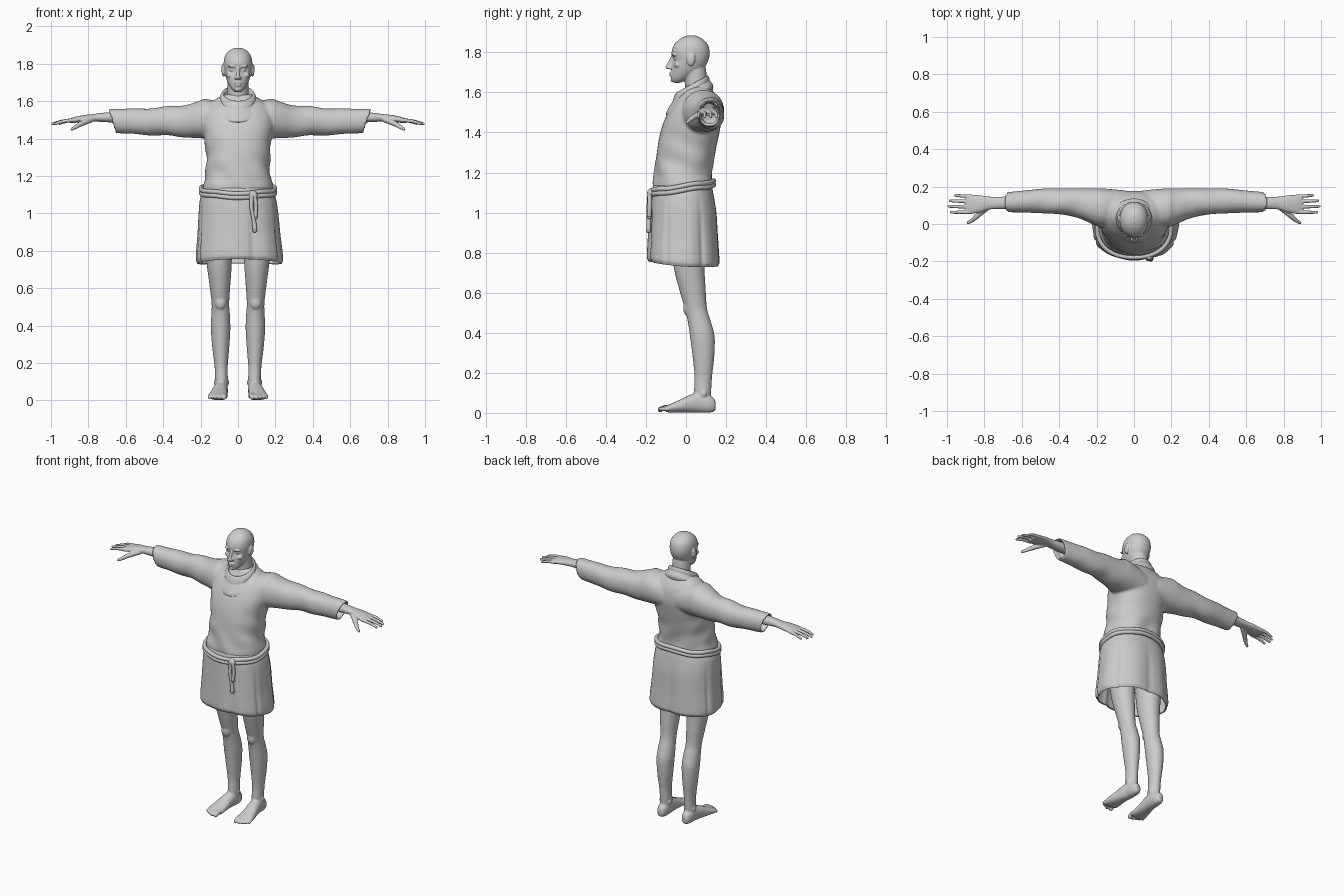
import bpy, bmesh
from math import sin, cos, pi, exp, copysign
from mathutils import Vector, Matrix


def spline(rows, k=6):
    """Smoothly subdivide a list of number rows (Catmull-Rom)."""
    out = []
    for i in range(len(rows) - 1):
        p = [rows[max(0, min(len(rows) - 1, i + d))] for d in (-1, 0, 1, 2)]
        for j in range(k):
            t = j / k
            out.append([b + .5 * t * (c - a + t * (2 * a - 5 * b + 4 * c - d + t * (3 * (b - c) + d - a)))
                        for a, b, c, d in zip(*p)])
    return out + [list(rows[-1])]


def loft(bm, rings, n=40, power=2.0, caps=True, closed=False):
    """Skin rings given as (centre, u, v); power > 2 squares the section."""
    e = 2 / power
    loops = []
    for c, u, v in rings:
        loop = []
        for i in range(n):
            a = 2 * pi * i / n
            ca, sa = cos(a), sin(a)
            loop.append(bm.verts.new(c + u * copysign(abs(ca) ** e, ca) + v * copysign(abs(sa) ** e, sa)))
        loops.append(loop)
    pairs = list(zip(loops, loops[1:])) + ([(loops[-1], loops[0])] if closed else [])
    for a, b in pairs:
        for i in range(n):
            j = (i + 1) % n
            bm.faces.new((a[i], a[j], b[j], b[i]))
    if caps and not closed:
        bm.faces.new(loops[0])
        bm.faces.new(loops[-1])
    return [v for l in loops for v in l]


def stack(bm, rows, n=48, power=2.0, caps=True):
    """Vertical loft; rows = z, front y, back y, half width, centre x, tilt."""
    rows = [tuple(r) + (0, 0)[len(r) - 4:] for r in rows]
    return loft(bm, [(Vector((x, (f + b) / 2, z)), Vector((w, 0, 0)), Vector((0, (b - f) / 2, t)))
                     for z, f, b, w, x, t in spline(rows)], n, power, caps)


def blob(bm, c, r):
    bmesh.ops.create_uvsphere(bm, u_segments=20, v_segments=12, radius=1,
                              matrix=Matrix.Translation(c) @ Matrix.Diagonal((*r, 1)))


def tube(bm, pts, closed=False, n=14):
    """Round tube with rounded ends; pts = x, y, z, radius."""
    rows = pts if closed else spline(pts, 5)
    P = [Vector(p[:3]) for p in rows]
    d = P[-1] - P[0]
    ref = Vector((0, 1, 0)) if abs(d.z) > d.length * .6 and not closed else Vector((0, 0, 1))
    rings = []
    for i, p in enumerate(P):
        t = P[(i + 1) % len(P)] - P[i - 1] if closed else P[min(i + 1, len(P) - 1)] - P[max(i - 1, 0)]
        u = t.cross(ref).normalized()
        rings.append((p, u * rows[i][3], u.cross(t).normalized() * rows[i][3]))
    loft(bm, rings, n, closed=closed)
    if not closed:
        for r in (rows[0], rows[-1]):
            blob(bm, r[:3], (r[3],) * 3)


def finish(bm, name, voxel=0, smooth=0, mirror=False, solid=0):
    bmesh.ops.recalc_face_normals(bm, faces=bm.faces)
    me = bpy.data.meshes.new(name)
    bm.to_mesh(me)
    bm.free()
    ob = bpy.data.objects.new(name, me)
    bpy.context.collection.objects.link(ob)
    me.polygons.foreach_set("use_smooth", [True] * len(me.polygons))
    if voxel:
        m = ob.modifiers.new("Fuse", 'REMESH')
        m.mode, m.voxel_size, m.use_smooth_shade = 'VOXEL', voxel, True
    if smooth:
        m = ob.modifiers.new("Soften", 'SMOOTH')
        m.factor, m.iterations = .5, smooth
    if solid:
        m = ob.modifiers.new("Cloth", 'SOLIDIFY')
        m.thickness, m.offset = solid, -1
    if mirror:
        ob.modifiers.new("Mirror", 'MIRROR')
    return ob


# Head: skull with eye sockets, then features fused on
bm = bmesh.new()
skull = stack(bm, [(1.648, -.06, -.03, .016), (1.665, -.074, .01, .034), (1.69, -.074, .05, .05),
                   (1.72, -.072, .09, .063), (1.76, -.069, .112, .073), (1.80, -.072, .118, .077),
                   (1.84, -.058, .108, .070), (1.87, -.025, .078, .048), (1.885, .01, .045, .016)], 56, 2.15)
for v in skull:
    for s in (-1, 1):
        v.co.y += .016 * exp(-((v.co - Vector((s * .031, -.06, 1.768))).length / .018) ** 2)
tube(bm, [(0, .055, 1.5, .062), (0, .055, 1.6, .058), (0, .045, 1.71, .055)], n=28)
tube(bm, [(0, -.066, 1.782, .008), (0, -.08, 1.75, .009), (0, -.092, 1.727, .011)])
for s in (-1, 1):
    blob(bm, (s * .011, -.08, 1.722), (.009, .012, .008))
    blob(bm, (s * .031, -.05, 1.768), (.013, .012, .011))
    blob(bm, (s * .032, -.06, 1.786), (.024, .012, .006))
    blob(bm, (s * .046, -.042, 1.738), (.016, .018, .014))
    blob(bm, (s * .078, .024, 1.764), (.01, .02, .033))
    blob(bm, (s * .083, .034, 1.77), (.006, .012, .027))
blob(bm, (0, -.073, 1.697), (.022, .011, .0055))
blob(bm, (0, -.073, 1.685), (.019, .011, .0055))
blob(bm, (0, -.064, 1.662), (.018, .013, .012))
finish(bm, "head", .0045, 2)

# Legs and feet
bm = bmesh.new()
stack(bm, [(.86, -.08, .10, .075, .105), (.72, -.06, .093, .066, .10), (.62, -.035, .098, .056, .097),
           (.52, -.006, .105, .047, .094), (.45, .01, .126, .05, .093), (.38, .02, .143, .052, .093),
           (.28, .033, .141, .045, .092), (.18, .043, .13, .035, .09), (.10, .04, .125, .034, .088),
           (.05, .05, .12, .03, .088)], 36)
foot = [(.148, .09, .014, .035, .02), (.138, .09, .025, .04, .034), (.11, .09, .034, .046, .045),
        (.07, .091, .037, .052, .051), (.02, .097, .041, .046, .044), (-.03, .103, .047, .034, .032),
        (-.08, .107, .053, .023, .021), (-.10, .108, .05, .020, .015)]
loft(bm, [(Vector((x, y, z)), Vector((rx, 0, 0)), Vector((0, 0, rz)))
          for y, x, rx, z, rz in spline(foot)], 32, 2.2)
for x, y, r in ((.072, -.128, .014), (.097, -.132, .0105), (.117, -.124, .010), (.135, -.113, .0095), (.151, -.1, .009)):
    tube(bm, [(x, -.07, .026, r), (x, y + .025, .028, r * .9), (x + .003, y, .017, r)])
for s in (-1, 1):
    blob(bm, (.089 + s * .03, .088, .095), (.011, .016, .018))
blob(bm, (.094, .006, .525), (.03, .02, .04))
finish(bm, "leg", .0055, 3, True)

# Forearm, hand and fingers
bm = bmesh.new()
palm = [(.60, .118, .036, 1.515, .032), (.72, .112, .033, 1.513, .025), (.77, .112, .034, 1.511, .020),
        (.82, .108, .045, 1.507, .019), (.87, .105, .051, 1.50, .016), (.90, .105, .048, 1.495, .011)]
loft(bm, [(Vector((x, y, z)), Vector((0, ry, 0)), Vector((0, 0, rz)))
          for x, y, ry, z, rz in spline(palm)], 32, 2.2)
for y0, x1, y1 in ((.147, .955, .153), (.120, .983, .124), (.092, .991, .094), (.064, .978, .062)):
    tube(bm, [(.87, y0, 1.499, .011), ((.88 + x1) / 2, (y0 + y1) / 2, 1.493, .0095), (x1, y1, 1.479, .0075)])
tube(bm, [(.785, .088, 1.502, .016), (.84, .042, 1.478, .014), (.865, .02, 1.463, .011), (.888, .006, 1.45, .008)])
finish(bm, "hand", .004, 2, True)

# Shirt: torso and two sleeves, cuffs hollowed
bm = bmesh.new()
torso = stack(bm, [(1.09, -.155, .12, .180), (1.14, -.164, .132, .188), (1.20, -.157, .131, .174),
                   (1.30, -.146, .146, .170), (1.40, -.128, .167, .180), (1.48, -.10, .178, .192),
                   (1.55, -.06, .168, .18), (1.60, -.02, .14, .135), (1.635, .0, .11, .075)], 72, 2.3)
for v in torso:
    x, y, z = v.co
    low = exp(-((z - 1.19) / .08) ** 2)
    v.co.y += .005 * low * sin(38 * x + 25 * z)
    v.co.x += .005 * exp(-((z - 1.27) / .12) ** 2) * sin(45 * z + 20 * y)
sleeve = [(.05, .08, .10, 1.49, .09, 0), (.17, .086, .104, 1.505, .106, 0), (.22, .093, .097, 1.5, .098, 0),
          (.30, .110, .080, 1.493, .085, 0), (.40, .121, .070, 1.492, .077, 0), (.50, .123, .066, 1.491, .071, 0),
          (.60, .12, .059, 1.492, .067, .012), (.685, .117, .054, 1.494, .065, .02), (.693, .117, .051, 1.495, .061, .02),
          (.685, .117, .045, 1.496, .053, .02), (.63, .118, .042, 1.497, .05, .015)]
for s in (1, -.975):
    for v in loft(bm, [(Vector((x * s, y, z)), Vector((0, ry, 0)), Vector((t * s, 0, rz)))
                       for x, y, ry, z, rz, t in spline(sleeve)], 48, 2.15):
        x = abs(v.co.x)
        if x < .6:
            v.co.z += .004 * sin(30 * x + 25 * v.co.y) * exp(-((x - .4) / .16) ** 2)
finish(bm, "shirt", .008, 5)

# Cowl collar: rolled tilted rings
cowl = [(.02, 1.545, .112, .108, .058), (.018, 1.552, .121, .117, .064), (.02, 1.572, .12, .115, .064),
        (.024, 1.598, .102, .099, .056), (.026, 1.607, .096, .093, .052), (.027, 1.622, .096, .089, .050),
        (.03, 1.64, .086, .08, .043), (.032, 1.638, .076, .072, .04), (.036, 1.60, .066, .066, .04)]
bm = bmesh.new()
loft(bm, [(Vector((0, y, z)), Vector((rx, 0, 0)), Vector((0, ry, rz)))
          for y, z, rx, ry, rz in spline(cowl, 4)], 64, caps=False)
finish(bm, "collar")

# Skirt: open cloth with soft pleats and a turned hem
bm = bmesh.new()
skirt = stack(bm, [(1.135, -.165, .128, .182), (1.08, -.176, .140, .203), (1.0, -.181, .153, .213, .002),
                   (.90, -.186, .160, .220, .004, -.004), (.80, -.191, .167, .230, .006, -.01),
                   (.765, -.192, .169, .231, .007, -.012), (.752, -.188, .165, .227, .007, -.012),
                   (.743, -.183, .16, .222, .007, -.012)], 120, 2.3, False)
for i, v in enumerate(skirt):
    a = 2 * pi * (i % 120) / 120
    t = min(1, max(0, (1.12 - v.co.z) / .25))
    f = 1 + .012 * t * sin(7 * a + .6) + .007 * t * sin(11 * a)
    for g in (2.75, 3.55, 5.85, .5, 5.0, 1.55):
        f -= .035 * t * exp(-((a - g) / .06) ** 2)
    v.co.x *= f
    v.co.y *= f
    v.co.z -= .012 * t * abs(cos(a)) ** 2
finish(bm, "skirt", solid=.007)

# Belt: two cords wound round the waist, knot and hanging ends
bm = bmesh.new()
for dz in (-.01, .011):
    tube(bm, [(.197 * copysign(abs(cos(a)) ** .9, cos(a)), -.02 + .158 * copysign(abs(sin(a)) ** .9, sin(a)),
               1.121 + dz + .024 * sin(a) + .003 * sin(5 * a), .0125)
              for a in (2 * pi * i / 72 for i in range(72))], True)
blob(bm, (.08, -.176, 1.098), (.024, .018, .022))
tube(bm, [(.075, -.18, 1.10, .012), (.072, -.187, 1.03, .010), (.085, -.186, .96, .011), (.09, -.188, .91, .013)])
tube(bm, [(.088, -.18, 1.10, .012), (.096, -.182, 1.04, .010), (.092, -.184, .98, .012)])
finish(bm, "belt")
